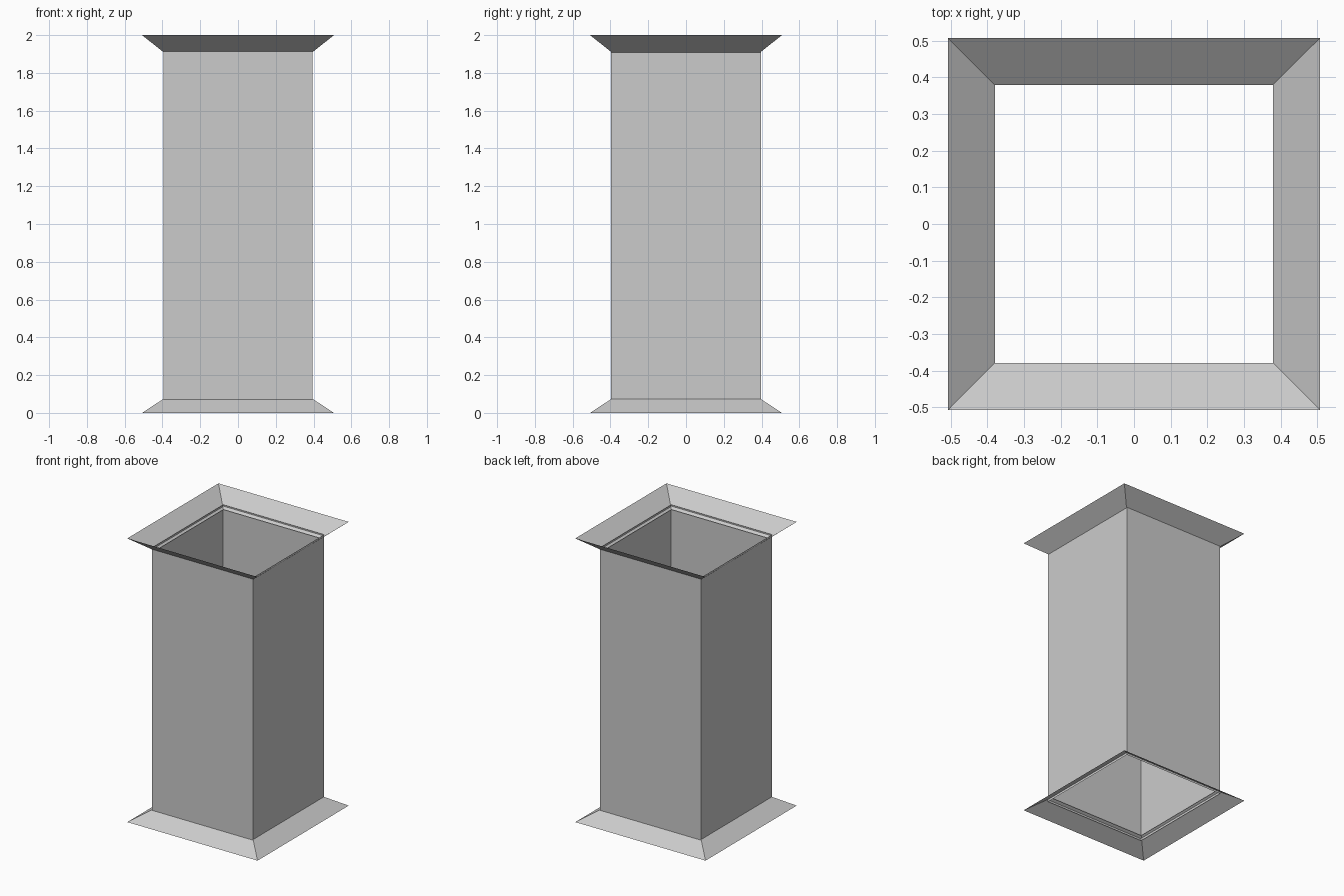
import bpy, bmesh

cube = bpy.data.objects.get("Cube")
if cube:
    bpy.data.objects.remove(cube, do_unlink=True)

grey = bpy.data.materials.new("light_grey")
grey.use_nodes = True
colour = (0.6, 0.6, 0.6, 1)
grey.diffuse_color = colour
grey.node_tree.nodes["Principled BSDF"].inputs["Base Color"].default_value = colour


def square_sleeve(name, rings, outward=True):
    """Open four-sided sheet through rings of (half_x, half_y, z)."""
    bm = bmesh.new()
    loops = [[bm.verts.new((sx * hx, sy * hy, z))
              for sx, sy in ((-1, -1), (1, -1), (1, 1), (-1, 1))]
             for hx, hy, z in rings]
    for low, high in zip(loops, loops[1:]):
        for i in range(4):
            j = (i + 1) % 4
            face = bm.faces.new((low[i], low[j], high[j], high[i]))
            if not outward:
                face.normal_flip()
    mesh = bpy.data.meshes.new(name)
    bm.to_mesh(mesh)
    bm.free()
    mesh.materials.append(grey)
    obj = bpy.data.objects.new(name, mesh)
    bpy.context.collection.objects.link(obj)
    return obj


# Hollow shaft, ends just piercing the flares
square_sleeve("shaft", [(0.394, 0.398, 0.058), (0.394, 0.398, 1.922)])

# Sloping skirt at the foot and funnel at the head
square_sleeve("bottom_flare", [(0.508, 0.508, 0), (0.38, 0.38, 0.084)])
square_sleeve("top_flare", [(0.38, 0.38, 1.898), (0.508, 0.508, 2)], outward=False)
